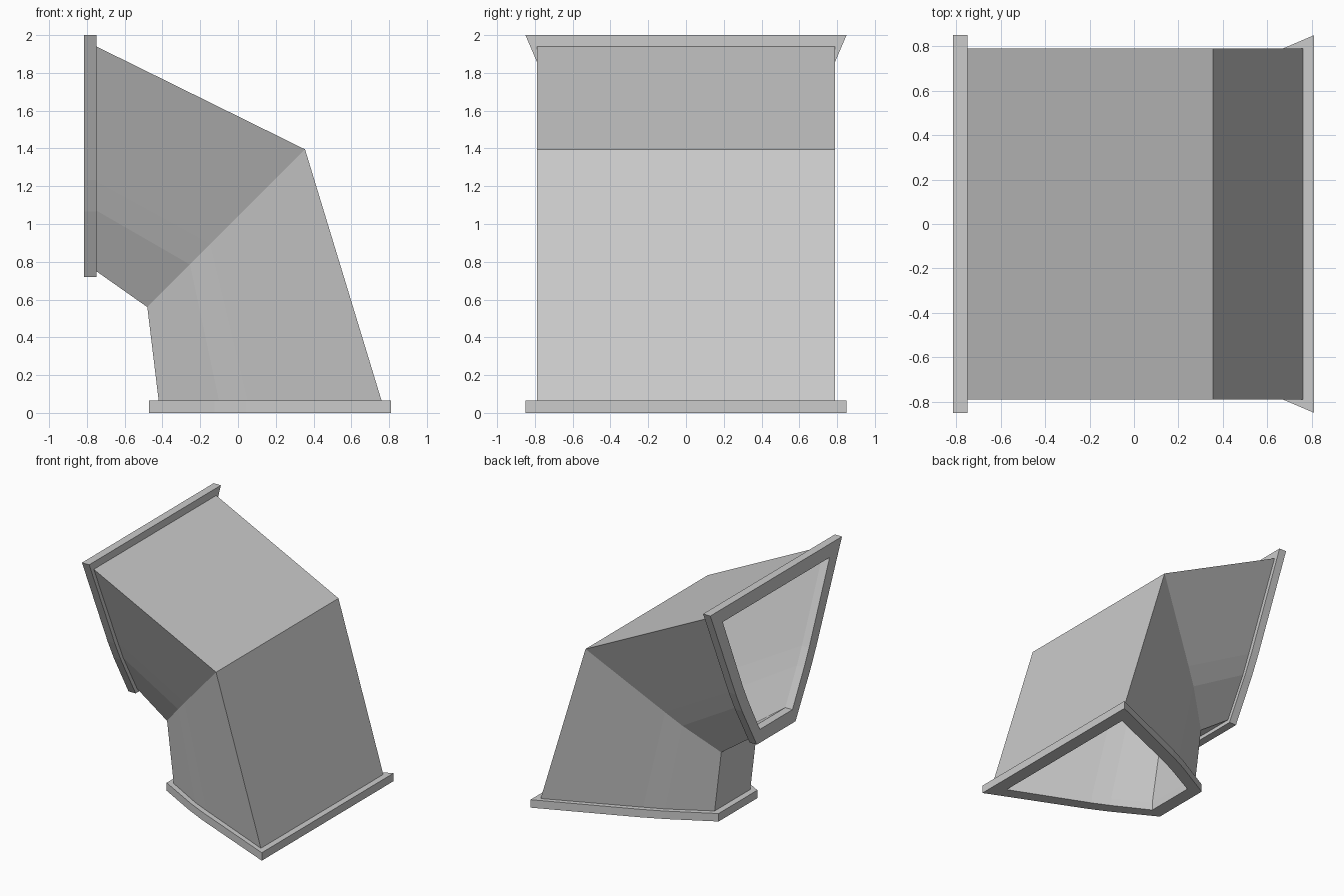
import bpy, bmesh

if "Cube" in bpy.data.objects:
    bpy.data.objects.remove(bpy.data.objects["Cube"])

# Half widths along the section, from the wide end (t=0) to the narrow end (t=1)
T = (0.0, 0.6, 0.73, 1.0)
FLANGE = (0.85, 0.52, 0.44, 0.25)
BODY = (0.79, 0.48, 0.41, 0.23)
BORE = (0.69, 0.425, 0.36, 0.21)


def ring(p0, p1, widths):
    """Mirrored section spanning p0 -> p1 in the xz plane."""
    half = [(p0[0] + (p1[0] - p0[0]) * t, w, p0[1] + (p1[1] - p0[1]) * t)
            for t, w in zip(T, widths)]
    return half + [(x, -y, z) for x, y, z in reversed(half)]


def loft(name, chains):
    """Skin each chain of rings with quads."""
    bm = bmesh.new()
    for chain in chains:
        loops = [[bm.verts.new(p) for p in r] for r in chain]
        for a, b in zip(loops, loops[1:]):
            n = len(a)
            for i in range(n):
                j = (i + 1) % n
                bm.faces.new((a[i], a[j], b[j], b[i]))
    mesh = bpy.data.meshes.new(name)
    bm.to_mesh(mesh)
    bm.free()
    bpy.context.collection.objects.link(bpy.data.objects.new(name, mesh))


def low(z, x0, x1, widths):
    return ring((x0, z), (x1, z), widths)


def high(x, z0, z1, widths):
    return ring((x, z0), (x, z1), widths)


# Sections where the duct meets the flanges
low_body = low(0.065, 0.76, -0.42, BODY)
low_bore = low(0.065, 0.70, -0.36, BORE)
high_body = high(-0.75, 1.94, 0.75, BODY)
high_bore = high(-0.75, 1.89, 0.83, BORE)

# Mitred hollow elbow: outer skin going up, inner skin coming back down
loft("duct_elbow", [
    [low_body, ring((0.355, 1.395), (-0.48, 0.56), BODY), high_body],
    [high_bore, ring((0.31, 1.35), (-0.438, 0.602), BORE), low_bore],
])

# Bottom flange
loft("bottom_flange", [[
    low_bore, low(0, 0.70, -0.36, BORE), low(0, 0.81, -0.47, FLANGE),
    low(0.065, 0.81, -0.47, FLANGE), low_body,
]])

# Side flange
loft("side_flange", [[
    high_body, high(-0.75, 2.0, 0.72, FLANGE), high(-0.815, 2.0, 0.72, FLANGE),
    high(-0.815, 1.89, 0.83, BORE), high_bore,
]])
